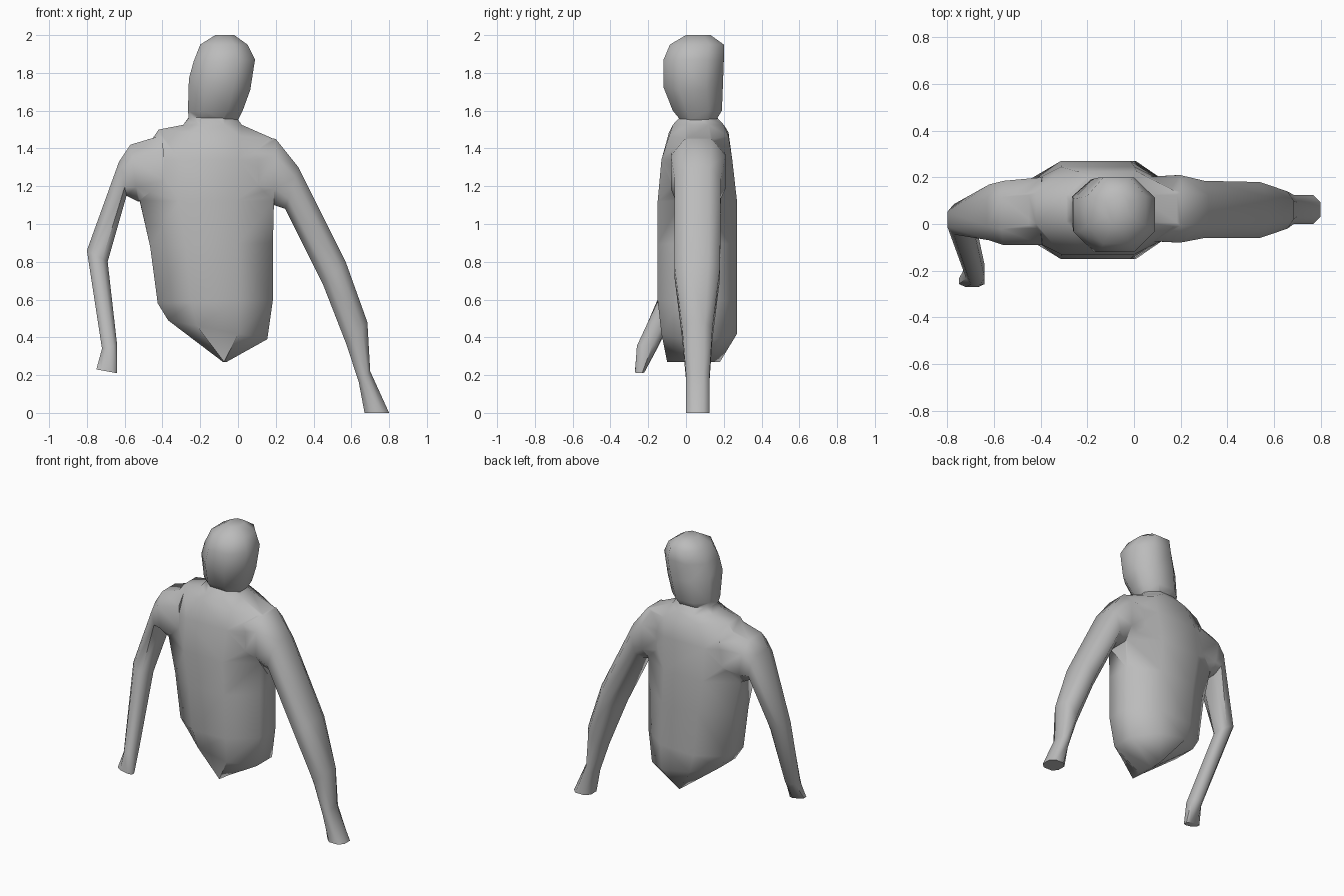
import bpy
import bmesh

cube = bpy.data.objects.get("Cube")
if cube:
    bpy.data.objects.remove(cube, do_unlink=True)

grey = bpy.data.materials.new("plain grey")
grey.use_nodes = True
colour = (0.5, 0.5, 0.5, 1)
grey.diffuse_color = colour
grey.node_tree.nodes["Principled BSDF"].inputs["Base Color"].default_value = colour


def loft(name, rings, t):
    """Join eight-sided rings: (x, z) of the right end, (x, z) of the left end, front y, back y."""
    corners = [(1, -t), (1, t), (t, 1), (-t, 1), (-1, t), (-1, -t), (-t, -1), (t, -1)]
    bm = bmesh.new()
    loops = []
    for xr, zr, xl, zl, front, back in rings:
        loops.append([bm.verts.new((
            (xr + xl) / 2 + u * (xl - xr) / 2,
            (front + back) / 2 + v * (back - front) / 2,
            (zr + zl) / 2 + u * (zl - zr) / 2)) for u, v in corners])
    for a, b in zip(loops, loops[1:]):
        for i in range(8):
            j = (i + 1) % 8
            bm.faces.new((a[i], a[j], b[j], b[i]))
    bm.faces.new(loops[0][::-1])
    bm.faces.new(loops[-1])
    bmesh.ops.triangulate(bm, faces=[f for f in bm.faces if len(f.verts) == 4])
    bmesh.ops.recalc_face_normals(bm, faces=bm.faces)
    mesh = bpy.data.meshes.new(name)
    bm.to_mesh(mesh)
    bm.free()
    mesh.materials.append(grey)
    obj = bpy.data.objects.new(name, mesh)
    bpy.context.collection.objects.link(obj)
    return obj


# Torso, from the wedge at the waist up to the neck
torso = loft("torso", [
    (-.08, .27, -.06, .27, -.10, .18),
    (-.37, .49, .155, .39, -.13, .27),
    (-.425, .58, .185, .60, -.15, .27),
    (-.465, .88, .185, .90, -.15, .27),
    (-.52, 1.12, .19, 1.12, -.15, .27),
    (-.53, 1.34, .22, 1.34, -.13, .245),
    (-.42, 1.50, .19, 1.45, -.09, .225),
    (-.29, 1.525, .02, 1.525, -.07, .20),
    (-.25, 1.58, -.02, 1.58, -.02, .15)], .42)

# Head, leaning slightly to its left
head = loft("head", [
    (-.26, 1.555, 0, 1.55, -.03, .16),
    (-.265, 1.60, .025, 1.60, -.07, .19),
    (-.26, 1.77, .065, 1.71, -.12, .195),
    (-.235, 1.86, .09, 1.87, -.12, .20),
    (-.20, 1.95, .05, 1.95, -.085, .20),
    (-.12, 2.0, -.02, 2.0, 0, .13)], .45)

# Left arm, hanging out to the side
left_arm = loft("left_arm", [
    (0, 1.14, .02, 1.48, -.07, .20),
    (.19, 1.10, .20, 1.45, -.08, .21),
    (.25, 1.08, .32, 1.30, -.06, .185),
    (.45, .68, .57, .80, -.06, .18),
    (.575, .36, .685, .48, -.02, .14),
    (.64, .16, .70, .22, 0, .125),
    (.67, 0, .80, 0, 0, .125)], .5)

# Right arm, bent forward at the elbow
right_arm = loft("right_arm", [
    (-.40, 1.47, -.38, 1.14, -.09, .20),
    (-.57, 1.42, -.53, 1.12, -.09, .185),
    (-.63, 1.33, -.59, 1.15, -.07, .17),
    (-.80, .86, -.69, .80, -.045, .085),
    (-.72, .34, -.64, .36, -.26, -.15),
    (-.75, .23, -.64, .21, -.27, -.22)], .5)

# Fuse the parts into one skin
bpy.context.view_layer.objects.active = torso
torso.select_set(True)
for part in (left_arm, right_arm, head):
    mod = torso.modifiers.new("fuse", "BOOLEAN")
    mod.operation = "UNION"
    mod.solver = "EXACT"
    mod.object = part
    bpy.ops.object.modifier_apply(modifier=mod.name)
    bpy.data.objects.remove(part, do_unlink=True)

bm = bmesh.new()
bm.from_mesh(torso.data)
bmesh.ops.remove_doubles(bm, verts=bm.verts, dist=0.012)
bmesh.ops.recalc_face_normals(bm, faces=bm.faces)
bm.to_mesh(torso.data)
bm.free()
torso.name = "upper_body"
bpy.ops.object.shade_smooth_by_angle(angle=1.1)
